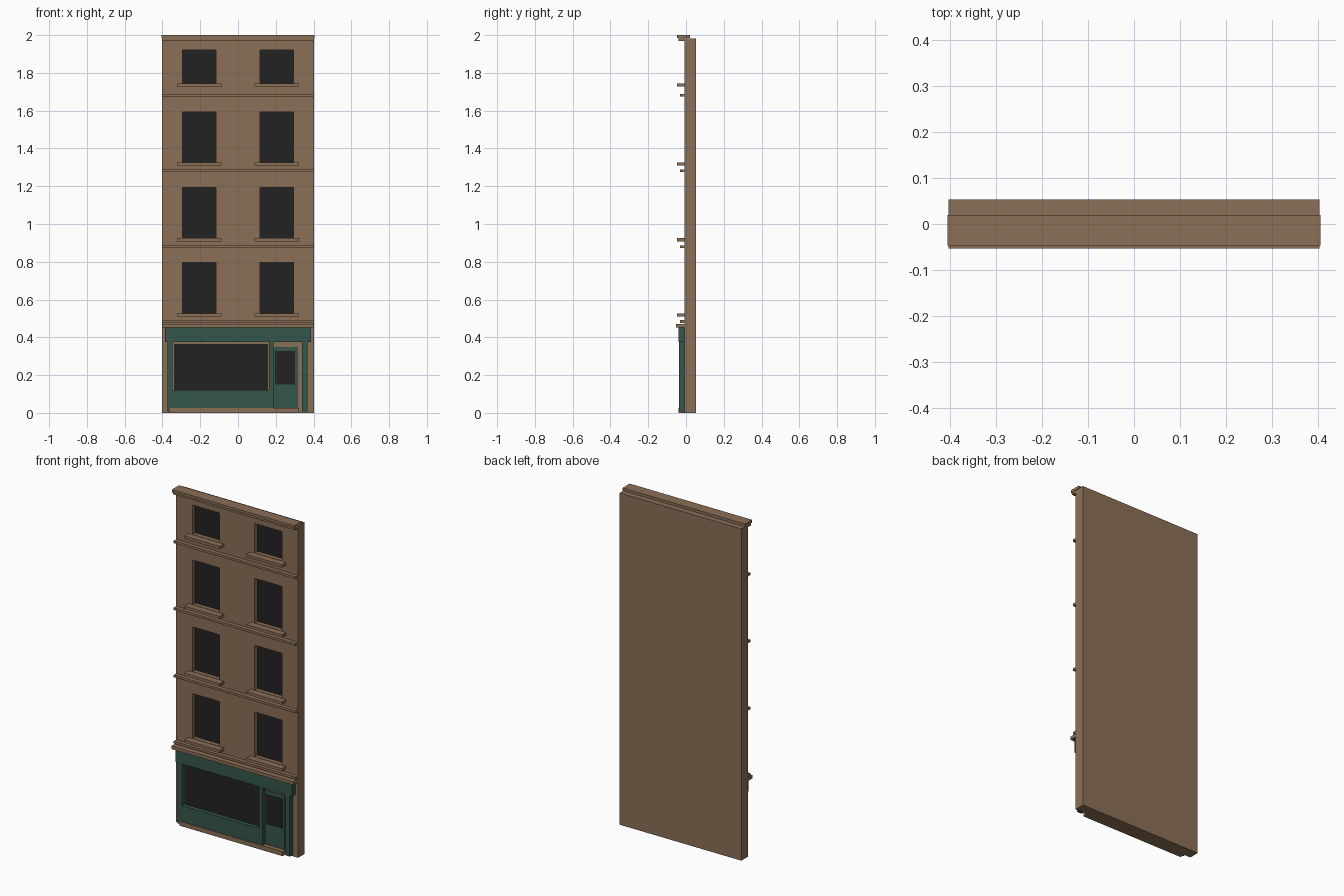
import bpy, bmesh

if "Cube" in bpy.data.objects:
    bpy.data.objects.remove(bpy.data.objects["Cube"])

def material(name, rgb):
    m = bpy.data.materials.new(name)
    m.diffuse_color = (*rgb, 1)
    m.use_nodes = True
    m.node_tree.nodes["Principled BSDF"].inputs["Base Color"].default_value = m.diffuse_color
    return m

BRICK = material("brown_stone", (0.258, 0.159, 0.093))
GREEN = material("shop_green", (0.036, 0.093, 0.07))
GLASS = material("dark_glass", (0.016, 0.016, 0.016))

def link(name, bm, mats):
    me = bpy.data.meshes.new(name)
    bmesh.ops.recalc_face_normals(bm, faces=bm.faces)
    bm.to_mesh(me)
    bm.free()
    for m in mats:
        me.materials.append(m)
    ob = bpy.data.objects.new(name, me)
    bpy.context.collection.objects.link(ob)
    return ob

def box(name, x, y, z, mat):
    bm = bmesh.new()
    bmesh.ops.create_cube(bm, size=1)
    for v in bm.verts:
        v.co = [a[0] if c < 0 else a[1] for c, a in zip(v.co, (x, y, z))]
    return link(name, bm, [mat])

FRONT, BACK, HALF = -0.008, 0.053, 0.403
WIN_IN, WIN_OUT = 0.116, 0.295
windows = [(0.528, 0.795), (0.927, 1.194), (1.328, 1.594), (1.747, 1.922)]

# Wall: front grid, window cells pushed in, then closed at the back
xs = [-HALF, -WIN_OUT, -WIN_IN, WIN_IN, WIN_OUT, HALF]
zs = [0] + [z for w in windows for z in w] + [1.983]
bm = bmesh.new()
grid = [[bm.verts.new((x, FRONT, z)) for x in xs] for z in zs]
panes = []
for j in range(len(zs) - 1):
    for i in range(len(xs) - 1):
        f = bm.faces.new((grid[j][i], grid[j][i+1], grid[j+1][i+1], grid[j+1][i]))
        if j % 2 and i % 2:
            panes.append(f)
bm.normal_update()
rim = [e for e in bm.edges if e.is_boundary]
ext = bmesh.ops.extrude_edge_only(bm, edges=rim)["geom"]
for v in ext:
    if isinstance(v, bmesh.types.BMVert):
        v.co.y = BACK
bmesh.ops.holes_fill(bm, edges=[e for e in bm.edges if e.is_boundary])
bmesh.ops.inset_individual(bm, faces=panes, thickness=0, depth=-0.025)
for f in panes:
    f.material_index = 1
link("wall", bm, [BRICK, GLASS])

# Window sills
for n, (z0, z1) in enumerate(windows):
    for side, s in (("left", -1), ("right", 1)):
        c = s * (WIN_IN + WIN_OUT) / 2
        box(f"sill_{n}_{side}", (c - 0.117, c + 0.117), (-0.047, FRONT + 0.003),
            (z0 - 0.019, z0 - 0.002), BRICK)

# Storey bands
for n, z in enumerate((0.484, 0.880, 1.282, 1.682)):
    box(f"band_{n}", (-HALF, HALF), (-0.032, FRONT + 0.003), (z - 0.007, z + 0.007), BRICK)

# Roof cornice
box("cornice_lower", (-HALF, HALF), (-0.04, FRONT + 0.003), (1.97, 1.984), BRICK)
box("cornice_upper", (-0.405, 0.405), (-0.047, 0.02), (1.984, 2.0), BRICK)

# Shopfront
IN = FRONT + 0.003
box("shop_cornice", (-HALF, HALF), (-0.053, IN), (0.452, 0.471), BRICK)
box("fascia", (-0.386, 0.386), (-0.04, IN), (0.374, 0.452), GREEN)
box("left_pilaster", (-0.373, -0.346), (-0.037, IN), (0.01, 0.374), GREEN)
box("right_pilaster", (0.339, 0.368), (-0.037, IN), (0.01, 0.374), GREEN)
box("middle_pilaster", (0.164, 0.187), (-0.037, IN), (0.027, 0.374), GREEN)
box("stall_riser", (-0.346, 0.164), (-0.035, IN), (0.027, 0.122), GREEN)
box("shop_window", (-0.34, 0.16), (-0.011, IN), (0.122, 0.366), GLASS)
box("door", (0.187, 0.317), (-0.013, IN), (0.027, 0.35), GREEN)
box("door_glass", (0.195, 0.302), (-0.015, -0.012), (0.149, 0.327), GLASS)
box("plinth", (-0.36, 0.322), (-0.039, IN), (0, 0.027), BRICK)
for name, x in (("left", -0.3595), ("right", 0.3535)):
    box(f"{name}_pilaster_foot", (x - 0.0135, x + 0.0135), (-0.035, IN), (0.008, 0.02), GREEN)
